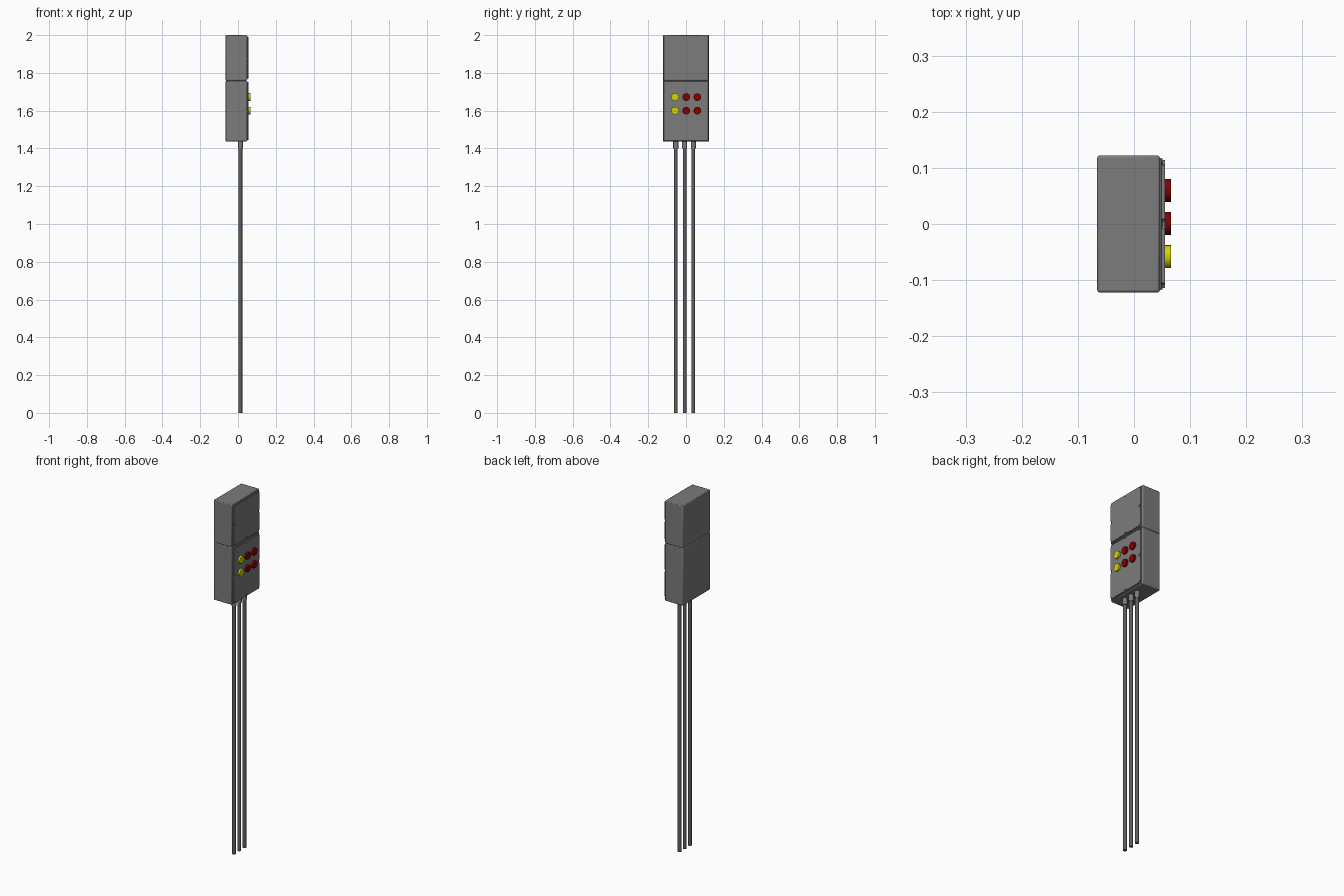
import bpy, bmesh, math
from mathutils import Matrix, Vector

cube = bpy.data.objects.get("Cube")
if cube:
    bpy.data.objects.remove(cube, do_unlink=True)


def material(name, rgb):
    m = bpy.data.materials.new(name)
    m.use_nodes = True
    m.diffuse_color = (*rgb, 1)
    m.node_tree.nodes["Principled BSDF"].inputs["Base Color"].default_value = (*rgb, 1)
    return m


GREY = material("enclosure grey", (0.2, 0.2, 0.2))
DARK = material("cable dark grey", (0.115, 0.115, 0.115))
RED = material("button red", (0.23, 0.0, 0.0))
YELLOW = material("button yellow", (0.65, 0.65, 0.0))


def finish(name, bm, mat, bevel=0, segments=2):
    bmesh.ops.recalc_face_normals(bm, faces=bm.faces)
    mesh = bpy.data.meshes.new(name)
    bm.to_mesh(mesh)
    bm.free()
    mesh.materials.append(mat)
    ob = bpy.data.objects.new(name, mesh)
    bpy.context.collection.objects.link(ob)
    if bevel:
        mod = ob.modifiers.new("bevel", "BEVEL")
        mod.width, mod.segments = bevel, segments
        mod.limit_method, mod.angle_limit = "ANGLE", math.radians(50)
    bpy.ops.object.select_all(action="DESELECT")
    bpy.context.view_layer.objects.active = ob
    ob.select_set(True)
    bpy.ops.object.shade_smooth_by_angle(angle=math.radians(35))
    return ob


def rod(name, center, radius, length, mat, axis="Z", sides=16, bevel=0):
    bm = bmesh.new()
    turn = Matrix.Rotation(math.pi / 2, 4, "Y") if axis == "X" else Matrix()
    bmesh.ops.create_cone(bm, cap_ends=True, segments=sides, radius1=radius,
                          radius2=radius, depth=length,
                          matrix=Matrix.Translation(center) @ turn)
    return finish(name, bm, mat, bevel)


def box(name, x0, x1, half_y, z0, z1, mat, bevel):
    bm = bmesh.new()
    size = Matrix.Diagonal((x1 - x0, 2 * half_y, z1 - z0, 1))
    place = Matrix.Translation(((x0 + x1) / 2, 0, (z0 + z1) / 2))
    bmesh.ops.create_cube(bm, size=1, matrix=place @ size)
    return finish(name, bm, mat, bevel)


def lid(name, x0, x1, half_y, z0, z1, notch):
    """Plate with round notches at the corners and side middles."""
    h, mid = (z1 - z0) / 2, (z0 + z1) / 2
    spots = [(1, 1), (0, 1), (-1, 1), (-1, 0), (-1, -1), (0, -1), (1, -1), (1, 0)]
    bm = bmesh.new()
    ring = []
    for sy, sz in spots:
        inward = math.atan2(-sz, -sy)
        spread = math.pi / 4 if sy and sz else math.pi / 2
        for i in range(7):
            # walk each notch against the outline direction, so it is concave
            a = inward + spread - 2 * spread * i / 6
            ring.append(bm.verts.new((x0, sy * half_y + notch * math.cos(a),
                                      mid + sz * h + notch * math.sin(a))))
    face = bm.faces.new(ring)
    ext = bmesh.ops.extrude_face_region(bm, geom=[face])
    moved = [v for v in ext["geom"] if isinstance(v, bmesh.types.BMVert)]
    bmesh.ops.translate(bm, verts=moved, vec=Vector((x1 - x0, 0, 0)))
    finish(name, bm, GREY)
    # screws sit low in the notches
    for n, (sy, sz) in enumerate(spots):
        pos = (x0 + 0.001, sy * (half_y - 0.002), mid + sz * (h - 0.002))
        rod(f"{name}_screw_{n + 1}", pos, notch * 0.55, 0.004, GREY, "X", 10)


# Two stacked enclosures, each a case with a rim and a notched lid
HALF_Y = 0.122
for name, z0, z1 in (("lower", 1.436, 1.76), ("upper", 1.76, 2.0)):
    box(f"{name}_case", -0.0655, 0.046, HALF_Y, z0, z1, GREY, 0.004)
    box(f"{name}_rim", 0.04, 0.049, HALF_Y - 0.004, z0 + 0.004, z1 - 0.004, GREY, 0.002)
    lid(f"{name}_lid", 0.048, 0.055, HALF_Y - 0.008, z0 + 0.009, z1 - 0.009, 0.009)

# Button grid: one yellow column and two red columns
for row, z in (("upper", 1.672), ("lower", 1.6)):
    for col, y, mat in (("yellow", -0.058, YELLOW), ("middle_red", 0.001, RED),
                        ("outer_red", 0.06, RED)):
        rod(f"{row}_{col}_button", (0.059, y, z), 0.0205, 0.013, mat, "X", 20)

# Three cables with glands under the lower case
for n, y in enumerate((-0.054, -0.007, 0.039)):
    rod(f"cable_{n + 1}", (0.013, y, 0.71), 0.0098, 1.42, DARK)
    rod(f"cable_gland_{n + 1}", (0.013, y, 1.42), 0.0135, 0.04, GREY)
